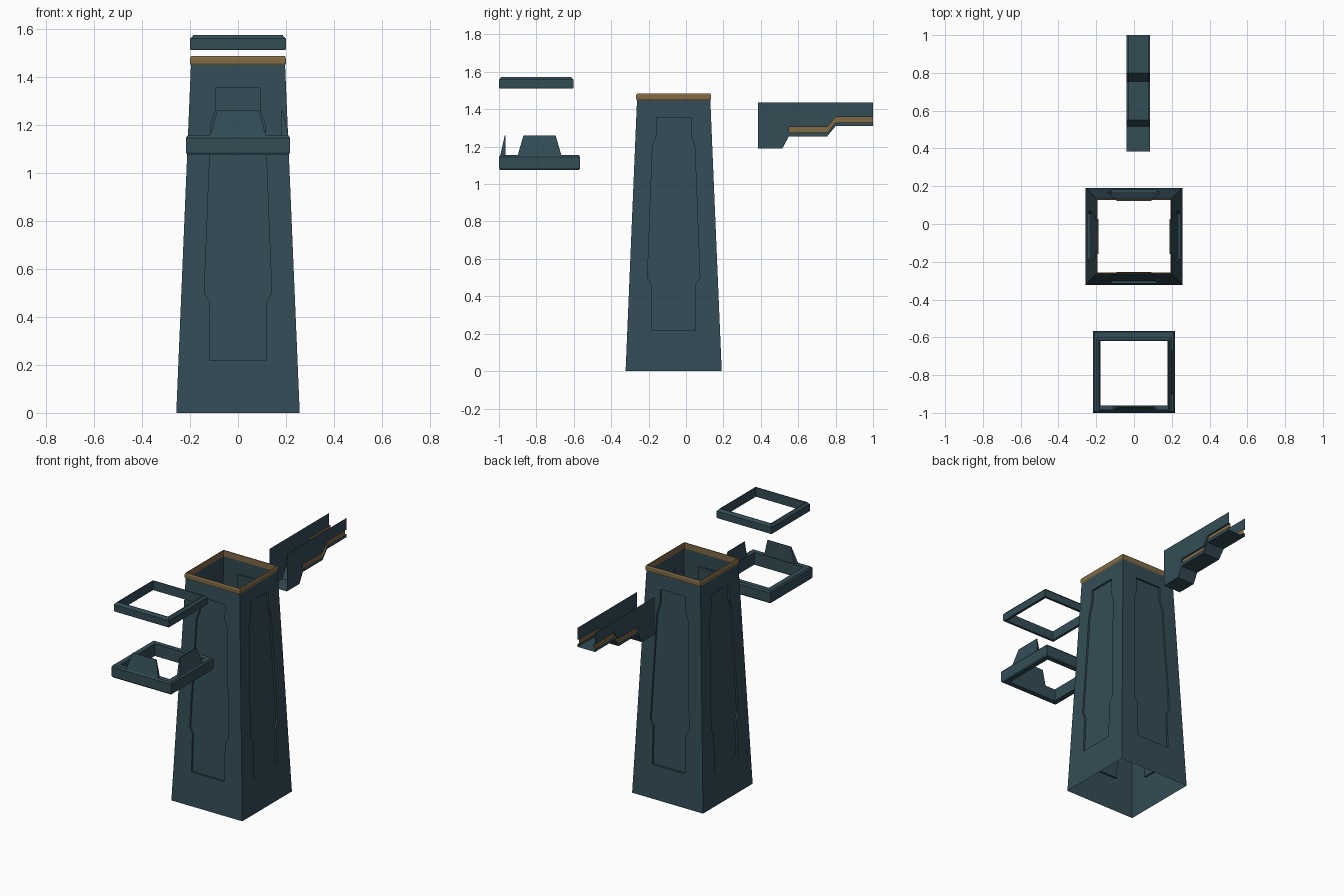
import bpy, bmesh, math
from mathutils import Matrix, Vector

if "Cube" in bpy.data.objects:
    bpy.data.objects.remove(bpy.data.objects["Cube"])


def material(name, rgb):
    m = bpy.data.materials.new(name)
    m.diffuse_color = (*rgb, 1)
    m.use_nodes = True
    m.node_tree.nodes["Principled BSDF"].inputs["Base Color"].default_value = m.diffuse_color
    return m


TEAL = material("dark teal", (0.033, 0.073, 0.092))
GOLD = material("aged gold", (0.22, 0.145, 0.06))


def finish(name, bm, mats, loc=(0, 0, 0), recalc=True):
    bmesh.ops.remove_doubles(bm, verts=bm.verts, dist=1e-5)
    if recalc:
        bmesh.ops.recalc_face_normals(bm, faces=bm.faces)
    me = bpy.data.meshes.new(name)
    bm.to_mesh(me)
    bm.free()
    for m in mats:
        me.materials.append(m)
    ob = bpy.data.objects.new(name, me)
    ob.location = loc
    bpy.context.collection.objects.link(ob)
    return ob


def add_face(bm, pts, mat=0):
    f = bm.faces.new([bm.verts.new(p) for p in pts])
    f.material_index = mat
    return f


def square_ring(name, profile, y, mat):
    """Sweep a closed (half width, z) profile round a square."""
    bm = bmesh.new()
    signs = [(-1, -1), (1, -1), (1, 1), (-1, 1)]
    for i in range(4):
        (ax, ay), (bx, by) = signs[i], signs[(i + 1) % 4]
        for j in range(len(profile)):
            (r, z), (s, w) = profile[j], profile[(j + 1) % len(profile)]
            add_face(bm, [(ax * r, ay * r, z), (bx * r, by * r, z),
                          (bx * s, by * s, w), (ax * s, ay * s, w)])
    return finish(name, bm, [mat], (0, y, 0))


# Tapered open tower with a recessed stepped panel on every side
BASE, TOP, H, DEPTH, CY = 0.257, 0.196, 1.45, 0.012, -0.066
PANEL = [(0.118, 0.22), (0.118, 0.465), (0.14, 0.50),
         (0.113, 1.20), (0.092, 1.26), (0.092, 1.355)]


def wall_point(u, z, d=0):
    return Vector((u, -(BASE + (TOP - BASE) * z / H - d), z))


bm = bmesh.new()
for k in range(4):
    rot = Matrix.Rotation(k * math.pi / 2, 3, 'Z')
    for s in (1, -1):
        edge = [(0, PANEL[0][1])] + [(s * u, z) for u, z in PANEL] + [(0, PANEL[-1][1])]
        outer = [(0, H), (s * TOP, H), (s * BASE, 0), (0, 0)]
        frame = [rot @ wall_point(u, z) for u, z in edge + outer]
        inset = [rot @ wall_point(u, z, DEPTH) for u, z in edge]
        add_face(bm, frame if s < 0 else frame[::-1])
        add_face(bm, inset if s > 0 else inset[::-1])
        for i in range(len(edge) - 1):
            add_face(bm, [frame[i], frame[i + 1], inset[i + 1], inset[i]])
finish("tower_body", bm, [TEAL], (0, CY, 0))

# Gold trim round the tower mouth
square_ring("tower_trim", [(0.195, 1.446), (0.200, 1.454), (0.200, 1.476),
                           (0.196, 1.485), (0.192, 1.485), (0.192, 1.446)], CY, GOLD)

# Floating cap ring
square_ring("cap_ring", [(0.197, 1.512), (0.199, 1.516), (0.199, 1.558), (0.186, 1.573),
                         (0.181, 1.573), (0.181, 1.512)], -0.801, TEAL)

# Floating collar
COLLAR_Y = -0.783
square_ring("collar_ring", [(0.211, 1.075), (0.217, 1.085), (0.217, 1.145), (0.210, 1.155),
                            (0.178, 1.155), (0.178, 1.075)], COLLAR_Y, TEAL)

# Wedge fins on the front and right of the collar only
for name, k in (("collar_front_fin", 0), ("collar_right_fin", 1)):
    rot = Matrix.Rotation(k * math.pi / 2, 3, 'Z')
    low = [(-0.118, -0.211), (0.118, -0.211), (0.110, -0.182), (-0.110, -0.182)]
    high = [(-0.086, -0.186), (0.086, -0.186), (0.086, -0.182), (-0.086, -0.182)]
    a = [rot @ Vector((x, y, 1.15)) for x, y in low]
    b = [rot @ Vector((x, y, 1.26)) for x, y in high]
    bm = bmesh.new()
    add_face(bm, a[::-1])
    add_face(bm, b)
    for i in range(4):
        j = (i + 1) % 4
        add_face(bm, [a[i], a[j], b[j], b[i]])
    finish(name, bm, [TEAL], (0, COLLAR_Y, 0))

# Open-topped channel arm with stepped underside and grooved gold stripe
X0, X1, ZT, GROOVE = -0.04, 0.085, 1.436, 0.010
floor = [(0.385, 1.19), (0.515, 1.19), (0.55, 1.255), (0.755, 1.255), (0.80, 1.31), (1.0, 1.31)]
bm = bmesh.new()
for x, inward in ((X0, 1), (X1, -1)):
    g = x + inward * GROOVE

    def side(pts, mat=0):
        f = add_face(bm, pts, mat)
        f.normal_update()
        if f.normal.x * inward > 0:
            f.normal_flip()

    # deep end of the side wall
    side([(x, y, z) for y, z in floor[:3] + [(0.55, 1.275), (0.55, 1.305), (0.55, ZT), (0.385, ZT)]])
    add_face(bm, [(x, 0.55, 1.275), (g, 0.55, 1.275), (g, 0.55, 1.305), (x, 0.55, 1.305)])
    # strips: lower lip, gold groove, upper wall
    for (ya, za), (yb, zb) in zip(floor[2:-1], floor[3:]):
        l0, l1, h0, h1 = za + 0.02, zb + 0.02, za + 0.049, zb + 0.049
        side([(x, ya, za), (x, yb, zb), (x, yb, l1), (x, ya, l0)])
        side([(g, ya, l0), (g, yb, l1), (g, yb, h1), (g, ya, h0)], 1)
        side([(x, ya, h0), (x, yb, h1), (x, yb, ZT), (x, ya, ZT)])
        add_face(bm, [(x, ya, l0), (x, yb, l1), (g, yb, l1), (g, ya, l0)], 1)
        add_face(bm, [(x, ya, h0), (x, yb, h1), (g, yb, h1), (g, ya, h0)])
for (ya, za), (yb, zb) in zip(floor[:-1], floor[1:]):
    add_face(bm, [(X0, ya, za), (X0, yb, zb), (X1, yb, zb), (X1, ya, za)])
finish("channel_arm", bm, [TEAL, GOLD])
